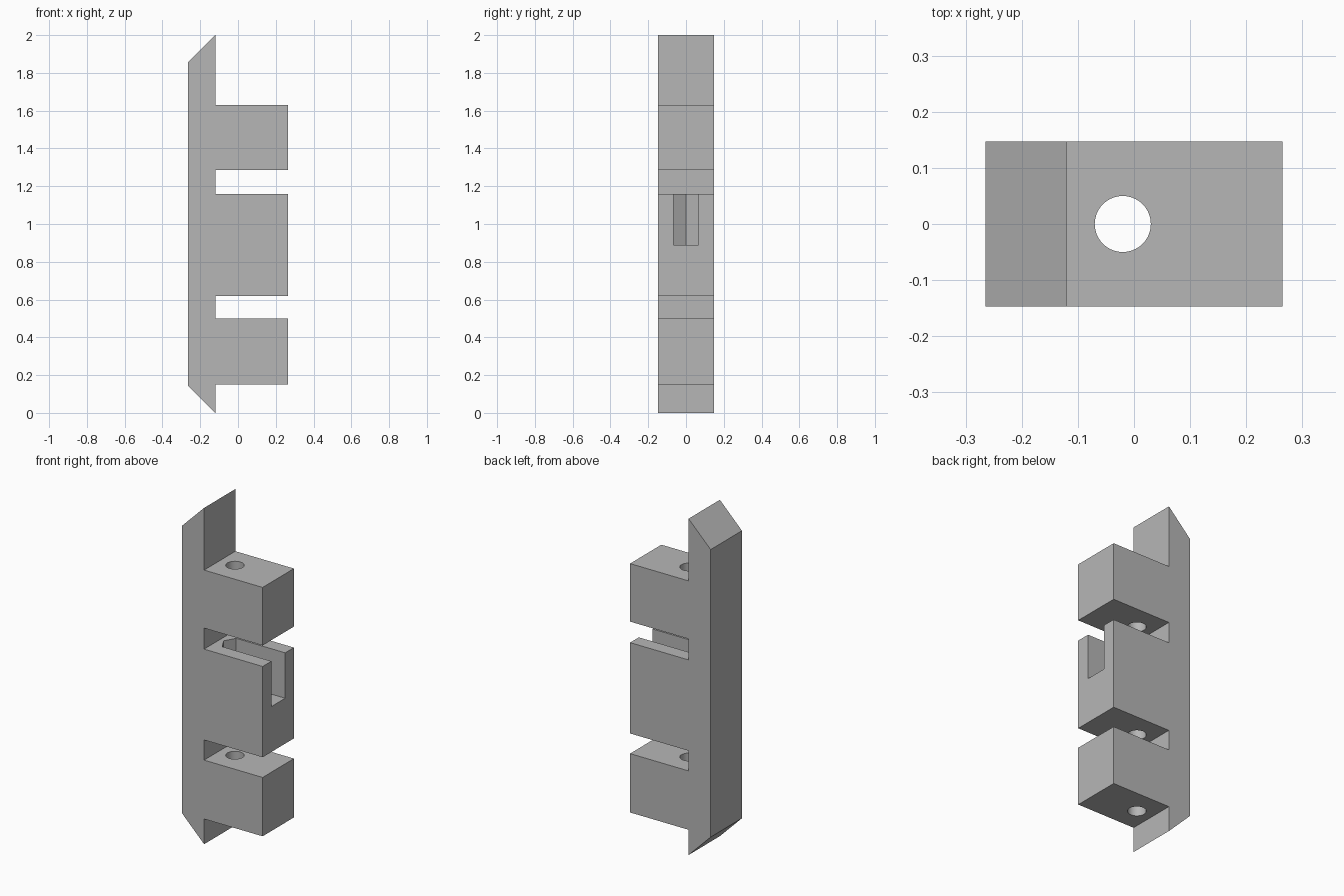
import bpy
import bmesh
from math import cos, sin, radians

default_cube = bpy.data.objects.get("Cube")
if default_cube:
    bpy.data.objects.remove(default_cube, do_unlink=True)

BACK, STEP, FRONT = -0.265, -0.12, 0.265      # spine back, spine face, block face
HALF_DEPTH, HEIGHT = 0.147, 2.0
BLOCKS = [(0.15, 0.5), (0.62, 1.16), (1.285, 1.63)]
HOLE_X, HOLE_R = -0.02, 0.05
SLOT_HALF, SLOT_FLOOR = 0.065, 0.89

grey = bpy.data.materials.new("plain grey")
grey.use_nodes = True
colour = (0.47, 0.47, 0.47, 1)
grey.diffuse_color = colour
grey.node_tree.nodes["Principled BSDF"].inputs["Base Color"].default_value = colour


def prism(name, points, offset):
    """Extrude a planar outline along the offset vector."""
    bm = bmesh.new()
    face = bm.faces.new([bm.verts.new(p) for p in points])
    extruded = bmesh.ops.extrude_face_region(bm, geom=[face])["geom"]
    verts = [v for v in extruded if isinstance(v, bmesh.types.BMVert)]
    bmesh.ops.translate(bm, verts=verts, vec=offset)
    bmesh.ops.recalc_face_normals(bm, faces=bm.faces)
    mesh = bpy.data.meshes.new(name)
    bm.to_mesh(mesh)
    bm.free()
    obj = bpy.data.objects.new(name, mesh)
    bpy.context.collection.objects.link(obj)
    mesh.materials.append(grey)
    return obj


def cut(target, cutter):
    """Subtract the cutter, then discard it."""
    cutter.hide_render = True
    mod = target.modifiers.new("cut", "BOOLEAN")
    mod.operation = "DIFFERENCE"
    mod.solver = "EXACT"
    mod.object = cutter
    bpy.context.view_layer.objects.active = target
    bpy.ops.object.modifier_apply(modifier=mod.name)
    bpy.data.objects.remove(cutter, do_unlink=True)


# Bracket body: a spine with mitred ends and three projecting blocks
chamfer = STEP - BACK
outline = [(BACK, HEIGHT - chamfer), (BACK, chamfer), (STEP, 0)]
for low, high in BLOCKS:
    outline += [(STEP, low), (FRONT, low), (FRONT, high), (STEP, high)]
outline.append((STEP, HEIGHT))
body = prism("bracket_body", [(x, -HALF_DEPTH, z) for x, z in outline],
             (0, 2 * HALF_DEPTH, 0))

# Rod hole running through all three blocks
circle = [radians(a) for a in range(0, 360, 9)]
cut(body, prism("hole_cutter",
                [(HOLE_X + HOLE_R * cos(a), HOLE_R * sin(a), 0.05) for a in circle],
                (0, 0, 1.7)))

# Nut slot in the middle block, with a half-hexagon inner end
radius = SLOT_HALF / cos(radians(30))
slot = [(HOLE_X + radius * cos(radians(a)), radius * sin(radians(a)))
        for a in (120, 180, 240)]
slot += [(FRONT + 0.1, -SLOT_HALF), (FRONT + 0.1, SLOT_HALF)]
cut(body, prism("slot_cutter", [(x, y, SLOT_FLOOR) for x, y in slot],
                (0, 0, 1.22 - SLOT_FLOOR)))

# Smooth hole walls, crisp edges elsewhere
bpy.ops.object.select_all(action="DESELECT")
body.select_set(True)
bpy.context.view_layer.objects.active = body
bpy.ops.object.shade_smooth_by_angle(angle=radians(30))
